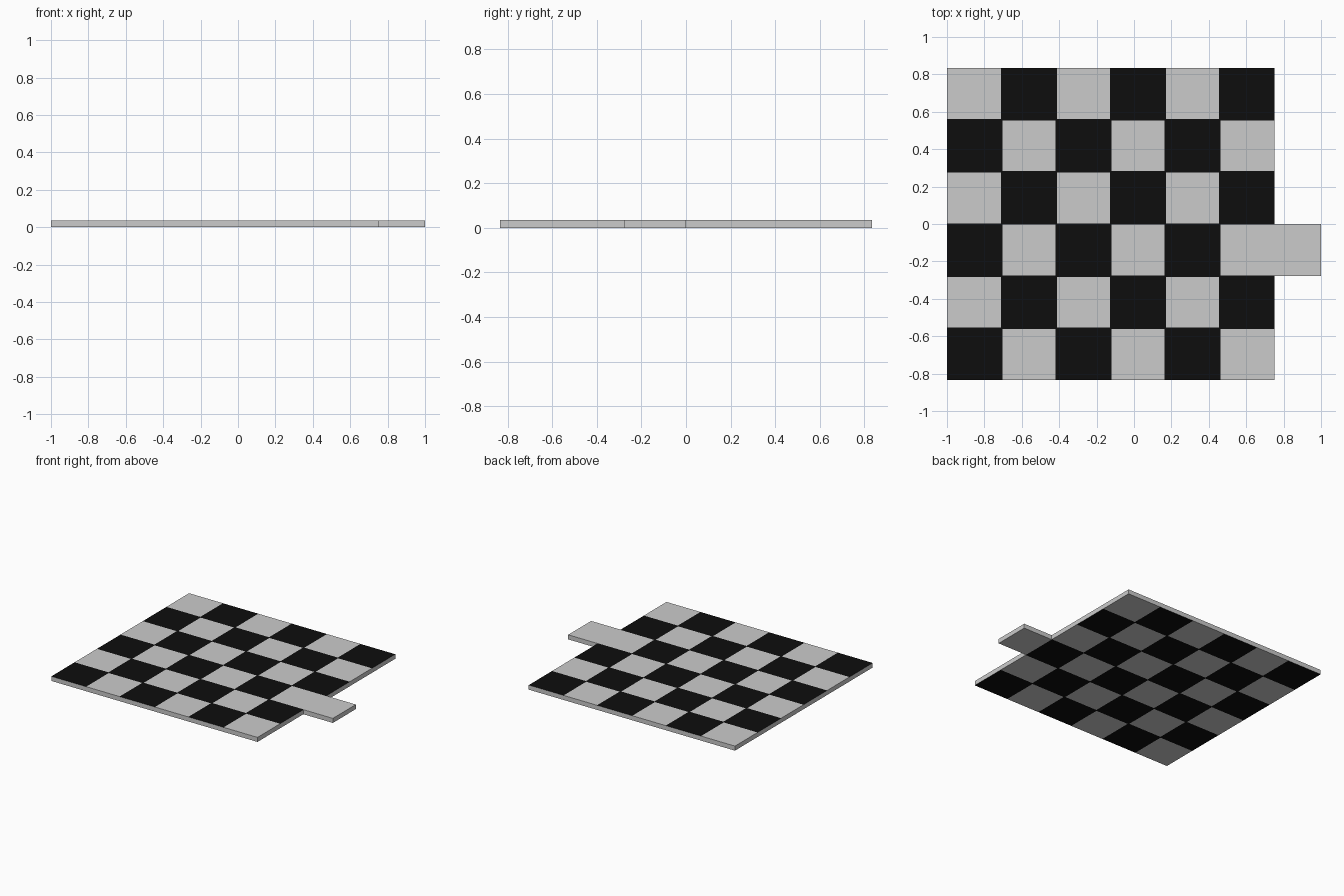
import bpy, bmesh

if "Cube" in bpy.data.objects:
    bpy.data.objects.remove(bpy.data.objects["Cube"])

X0, X1, TAB_X = -1.0, 0.75, 1.0
Y0, Y1 = -0.835, 0.835
THICK, N, SEAM = 0.035, 6, 0.004
DX, DY = (X1 - X0) / N, (Y1 - Y0) / N


def material(name, rgb):
    m = bpy.data.materials.new(name)
    m.diffuse_color = (*rgb, 1)
    m.use_nodes = True
    m.node_tree.nodes["Principled BSDF"].inputs["Base Color"].default_value = m.diffuse_color
    return m


def cut_lines(start, step):
    # Cell borders plus a narrow seam either side of each inner border
    lines = [start]
    for i in range(1, N):
        b = start + i * step
        lines += [b - SEAM, b, b + SEAM]
    return lines + [start + N * step]


def is_black(c, flip):
    if c.x > X1:
        return False                      # handle is plain
    u, v = (c.x - X0) / DX, (c.y - Y0) / DY
    for t, step in ((u, DX), (v, DY)):    # dark seams join the dark squares
        if 0 < round(t) < N and abs(t - round(t)) * step < SEAM:
            return True
    return (int(u) + int(v) + flip) % 2 == 0


# Board outline with handle, as a grid sheet
xs = cut_lines(X0, DX) + [TAB_X]
ys = cut_lines(Y0, DY)
bm = bmesh.new()
grid = [[bm.verts.new((x, y, 0)) for y in ys] for x in xs]
for i in range(len(xs) - 1):
    for j in range(len(ys) - 1):
        mid_y = (ys[j] + ys[j + 1]) / 2
        if xs[i] < X1 - 1e-6 or Y0 + 2 * DY < mid_y < Y0 + 3 * DY:
            bm.faces.new((grid[i][j], grid[i + 1][j],
                          grid[i + 1][j + 1], grid[i][j + 1]))
bmesh.ops.delete(bm, geom=[v for v in bm.verts if not v.link_faces], context='VERTS')

# Thicken the sheet
ext = bmesh.ops.extrude_face_region(bm, geom=bm.faces[:], use_keep_orig=True)
for g in ext['geom']:
    if isinstance(g, bmesh.types.BMVert):
        g.co.z = THICK
bmesh.ops.recalc_face_normals(bm, faces=bm.faces[:])

# Checks on top, opposite checks underneath, plain rim
for f in bm.faces:
    if abs(f.normal.z) > 0.5:
        c = f.calc_center_median()
        f.material_index = int(is_black(c, 0 if c.z > THICK / 2 else 1))

me = bpy.data.meshes.new("checkered_board")
bm.to_mesh(me)
bm.free()
me.materials.append(material("light grey", (0.6, 0.6, 0.6)))
me.materials.append(material("black", (0.004, 0.004, 0.004)))
board = bpy.data.objects.new("checkered_board", me)
bpy.context.collection.objects.link(board)
